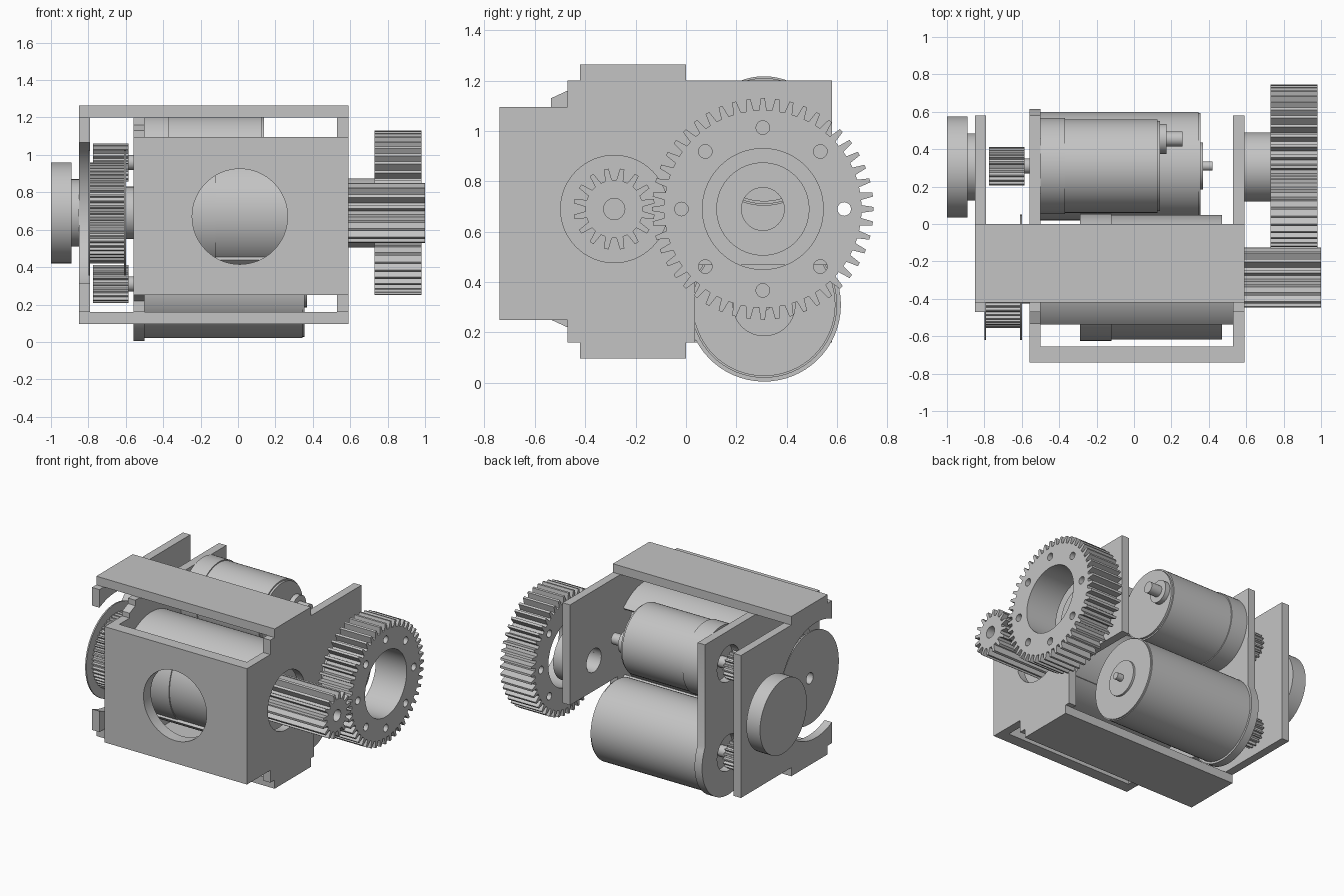
import bpy, bmesh, math
from mathutils import Matrix

old = bpy.data.objects.get("Cube")
if old:
    bpy.data.objects.remove(old)

grey = bpy.data.materials.new("machined grey")
grey.use_nodes = True
colour = (0.55, 0.55, 0.55, 1)
grey.diffuse_color = colour
grey.node_tree.nodes["Principled BSDF"].inputs["Base Color"].default_value = colour

# Profile planes: "X" draws in (y, z) and extrudes along x, "Y" draws in (x, z) along y
PLANES = {
    "X": Matrix(((0, 0, 1), (1, 0, 0), (0, 1, 0))),
    "Y": Matrix(((1, 0, 0), (0, 0, -1), (0, 1, 0))),
}


def extrude(name, loops, a, b, axis="X"):
    """Extrude an outline with optional hole loops between a and b on an axis."""
    curve = bpy.data.curves.new(name, "CURVE")
    curve.dimensions = "2D"
    curve.fill_mode = "BOTH"
    curve.extrude = (b - a) / 2
    for loop in loops:
        spline = curve.splines.new("POLY")
        spline.points.add(len(loop) - 1)
        for point, (u, v) in zip(spline.points, loop):
            point.co = (u, v, 0, 1)
        spline.use_cyclic_u = True
    helper = bpy.data.objects.new(name, curve)
    bpy.context.collection.objects.link(helper)
    bpy.context.view_layer.update()
    graph = bpy.context.evaluated_depsgraph_get()
    mesh = bpy.data.meshes.new_from_object(helper.evaluated_get(graph))
    bpy.data.objects.remove(helper)

    bm = bmesh.new()
    bm.from_mesh(mesh)
    bmesh.ops.remove_doubles(bm, verts=bm.verts, dist=0.0001)
    bmesh.ops.transform(bm, matrix=PLANES[axis].to_4x4(), verts=bm.verts)
    mid = (a + b) / 2
    bmesh.ops.translate(bm, vec=(mid, 0, 0) if axis == "X" else (0, mid, 0), verts=bm.verts)
    bmesh.ops.recalc_face_normals(bm, faces=bm.faces)
    bm.to_mesh(mesh)
    bm.free()
    mesh.shade_smooth()
    mesh.set_sharp_from_angle(angle=math.radians(30))
    mesh.materials.clear()
    mesh.materials.append(grey)
    part = bpy.data.objects.new(name, mesh)
    bpy.context.collection.objects.link(part)
    return part


def arc(centre, r, start, end, n=32):
    angles = [math.radians(start + (end - start) * i / n) for i in range(n + 1)]
    return [(centre[0] + r * math.cos(t), centre[1] + r * math.sin(t)) for t in angles]


def circle(centre, r, n=64):
    return arc(centre, r, 0, 360, n)[:-1]


def rect(u0, u1, v0, v1):
    return [(u0, v0), (u1, v0), (u1, v1), (u0, v1)]


def teeth(centre, root, tip, count, turn=0):
    points = []
    for i in range(count):
        for r, shift in ((root, -0.3), (tip, -0.14), (tip, 0.14), (root, 0.3)):
            t = 2 * math.pi * (i + shift + turn) / count
            points.append((centre[0] + r * math.cos(t), centre[1] + r * math.sin(t)))
    return points


def cylinder(name, centre, r, a, b, bore=0):
    loops = [circle(centre, r)]
    if bore:
        loops.append(circle(centre, bore, 32))
    return extrude(name, loops, a, b)


# Shaft axes in (y, z)
drive = (-0.285, 0.69)
output = (0.305, 0.69)
upper = (0.31, 0.96)
lower = (0.31, 0.31)

# Housing
extrude("front_plate", [rect(-0.5, 0.53, 0.25, 1.095), circle((0.01, 0.67), 0.255)],
        -0.74, -0.655, "Y")
extrude("top_plate", [rect(-0.85, 0.59, 1.2, 1.263)], -0.42, 0, "Y")
extrude("bottom_plate", [rect(-0.85, 0.59, 0.097, 0.16)], -0.42, 0, "Y")
front_top = [(-0.47, 1.095), (-0.74, 1.095), (-0.74, 0.25)]
right_outline = [(-0.47, 0.25), (-0.47, 0.16), (0.035, 0.16), (0.035, 0.468),
                 (0.58, 0.468), (0.58, 1.2), (-0.47, 1.2)] + front_top
extrude("output_side_plate", [right_outline, circle(drive, 0.213), circle(output, 0.085)],
        0.53, 0.59)
inner_outline = ([(-0.535, 0.25), (-0.47, 0.22), (-0.47, 0.16), (0.035, 0.16)]
                 + arc(lower, 0.305, 207, 388)
                 + [(0.58, 1.2), (-0.47, 1.2), (-0.47, 1.16), (-0.535, 1.13), (-0.535, 1.095)]
                 + front_top[1:])
extrude("motor_mount_plate", [inner_outline, circle(upper, 0.13), circle(lower, 0.13)],
        -0.56, -0.5)
outer_outline = ([(-0.47, 0.16), (0.58, 0.16), (0.58, 1.2), (-0.47, 1.2)]
                 + arc(drive, 0.42, 116, -116, 48))
extrude("belt_side_plate", [outer_outline], -0.85, -0.79)

# Drive drum, clamped by two curved saddles
cylinder("drum_flange", drive, 0.34, -0.29, -0.12)
cylinder("drum_body", drive, 0.333, -0.12, 0.47)
for name, middle in (("upper_saddle", 90), ("lower_saddle", 270)):
    extrude(name, [arc(drive, 0.355, middle - 45, middle + 45)
                   + arc(drive, 0.335, middle + 45, middle - 45)], -0.5, 0.53)

# Drive pulley and its flanges
extrude("drive_pulley", [teeth(drive, 0.255, 0.27, 52), circle(drive, 0.04, 32)], -0.79, -0.61)
for name, x in (("outer_pulley_flange", -0.8), ("inner_pulley_flange", -0.61)):
    cylinder(name, drive, 0.335, x, x + 0.01, 0.04)
cylinder("pulley_hub", drive, 0.14, -0.6, -0.29)

# Motors
cylinder("upper_motor_cap", upper, 0.257, -0.5, -0.37)
cylinder("upper_motor_body", upper, 0.25, -0.37, 0.125)
cylinder("upper_motor_end", upper, 0.24, 0.125, 0.14)
tail = (0.455, 0.98)
cylinder("upper_motor_boss", tail, 0.08, 0.14, 0.175)
cylinder("upper_motor_shaft", tail, 0.04, 0.175, 0.26)
cylinder("lower_motor_body", lower, 0.29, -0.5, 0.345)
cylinder("lower_motor_end", lower, 0.283, 0.345, 0.355)
cylinder("lower_motor_boss", lower, 0.125, 0.355, 0.37)
cylinder("lower_motor_shaft", lower, 0.025, 0.37, 0.42)
for name, axis in (("upper", upper), ("lower", lower)):
    extrude(name + "_belt_pinion", [teeth(axis, 0.085, 0.103, 18)], -0.775, -0.585)
    cylinder(name + "_pinion_shaft", axis, 0.04, -0.585, -0.49)

# Output gear pair
extrude("output_pinion", [teeth(drive, 0.115, 0.162, 16, 0.5), circle(drive, 0.042, 32)],
        0.47, 1.0)
bolts = [circle(p, 0.027, 20) for p in arc(output, 0.323, 0, 360, 8)[:-1]]
extrude("output_gear", [teeth(output, 0.392, 0.44, 48), circle(output, 0.24)] + bolts,
        0.73, 0.98)
cylinder("output_bearing", output, 0.185, 0.59, 0.73, 0.085)

# Idler disc on the belt side
cylinder("idler_hub", output, 0.18, -0.89, -0.85)
cylinder("idler_disc", output, 0.27, -1.0, -0.89)
